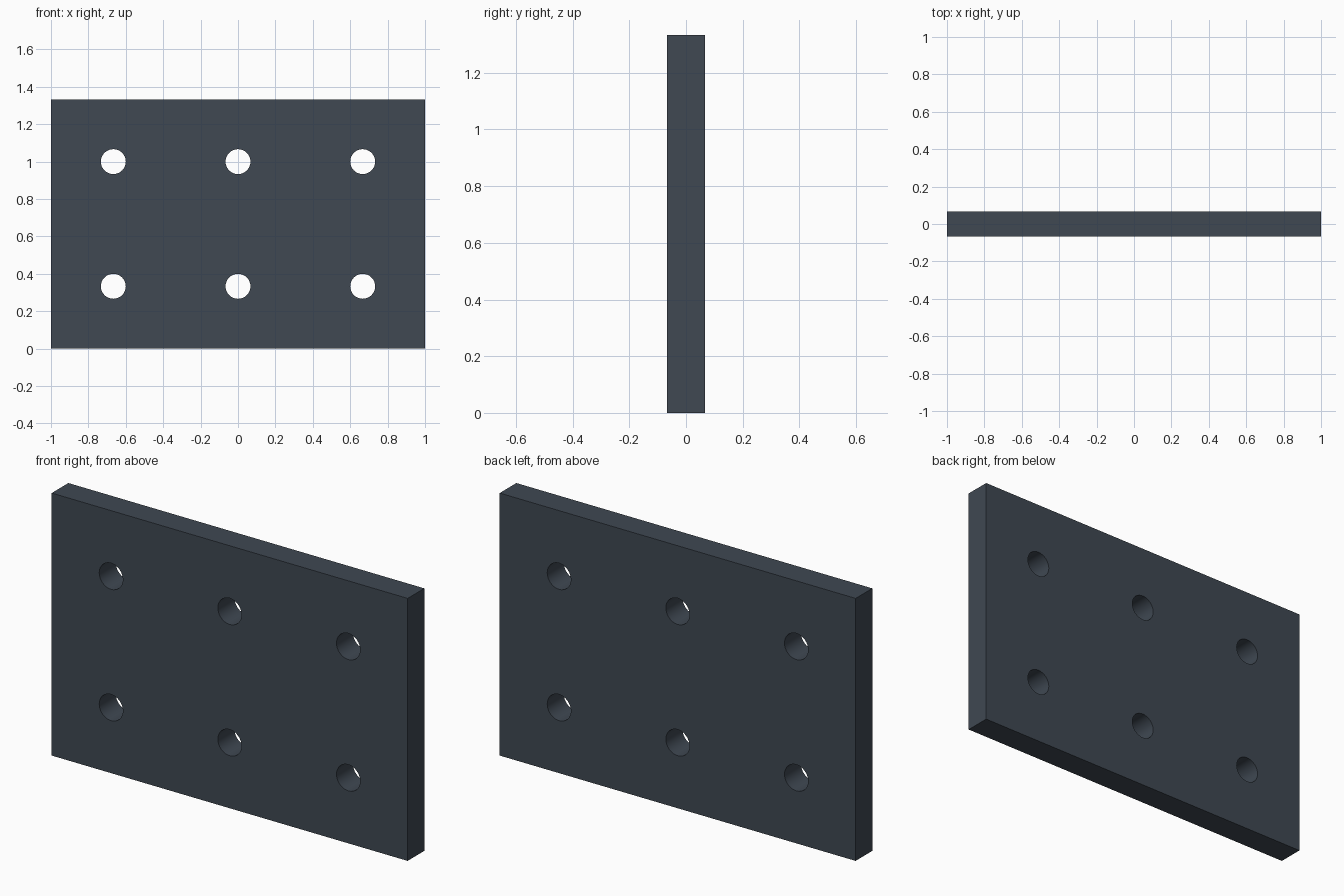
import bpy, bmesh
from math import radians
from mathutils import Matrix

if "Cube" in bpy.data.objects:
    bpy.data.objects.remove(bpy.data.objects["Cube"])

WIDTH, DEPTH, HEIGHT = 2.0, 2 / 15, 4 / 3
HOLE_RADIUS = 1 / 15


def mesh_object(name, bm):
    mesh = bpy.data.meshes.new(name)
    bm.to_mesh(mesh)
    bm.free()
    obj = bpy.data.objects.new(name, mesh)
    bpy.context.collection.objects.link(obj)
    return obj


# Rectangular plate standing on its long edge
bm = bmesh.new()
bmesh.ops.create_cube(bm, size=1, matrix=Matrix.Translation((0, 0, HEIGHT / 2))
                      @ Matrix.Diagonal((WIDTH, DEPTH, HEIGHT, 1)))
plate = mesh_object("mounting_plate", bm)

# Cutter: two rows of three through holes
bm = bmesh.new()
for x in (-2 / 3, 0, 2 / 3):
    for z in (1 / 3, 1):
        bmesh.ops.create_cone(bm, cap_ends=True, segments=32, depth=DEPTH * 2,
                              radius1=HOLE_RADIUS, radius2=HOLE_RADIUS,
                              matrix=Matrix.Translation((x, 0, z))
                              @ Matrix.Rotation(radians(90), 4, 'X'))
cutter = mesh_object("hole_cutter", bm)
cutter.hide_render = True

# Drill the holes
drill = plate.modifiers.new("holes", 'BOOLEAN')
drill.operation = 'DIFFERENCE'
drill.solver = 'EXACT'
drill.object = cutter
bpy.context.view_layer.objects.active = plate
plate.select_set(True)
bpy.ops.object.modifier_apply(modifier=drill.name)
bpy.data.objects.remove(cutter)
bpy.ops.object.shade_smooth_by_angle(angle=radians(30))

# Dark blue-grey finish
finish = bpy.data.materials.new("dark_slate")
finish.diffuse_color = (0.05, 0.065, 0.085, 1)
finish.use_nodes = True
finish.node_tree.nodes["Principled BSDF"].inputs["Base Color"].default_value = finish.diffuse_color
plate.data.materials.clear()
plate.data.materials.append(finish)
